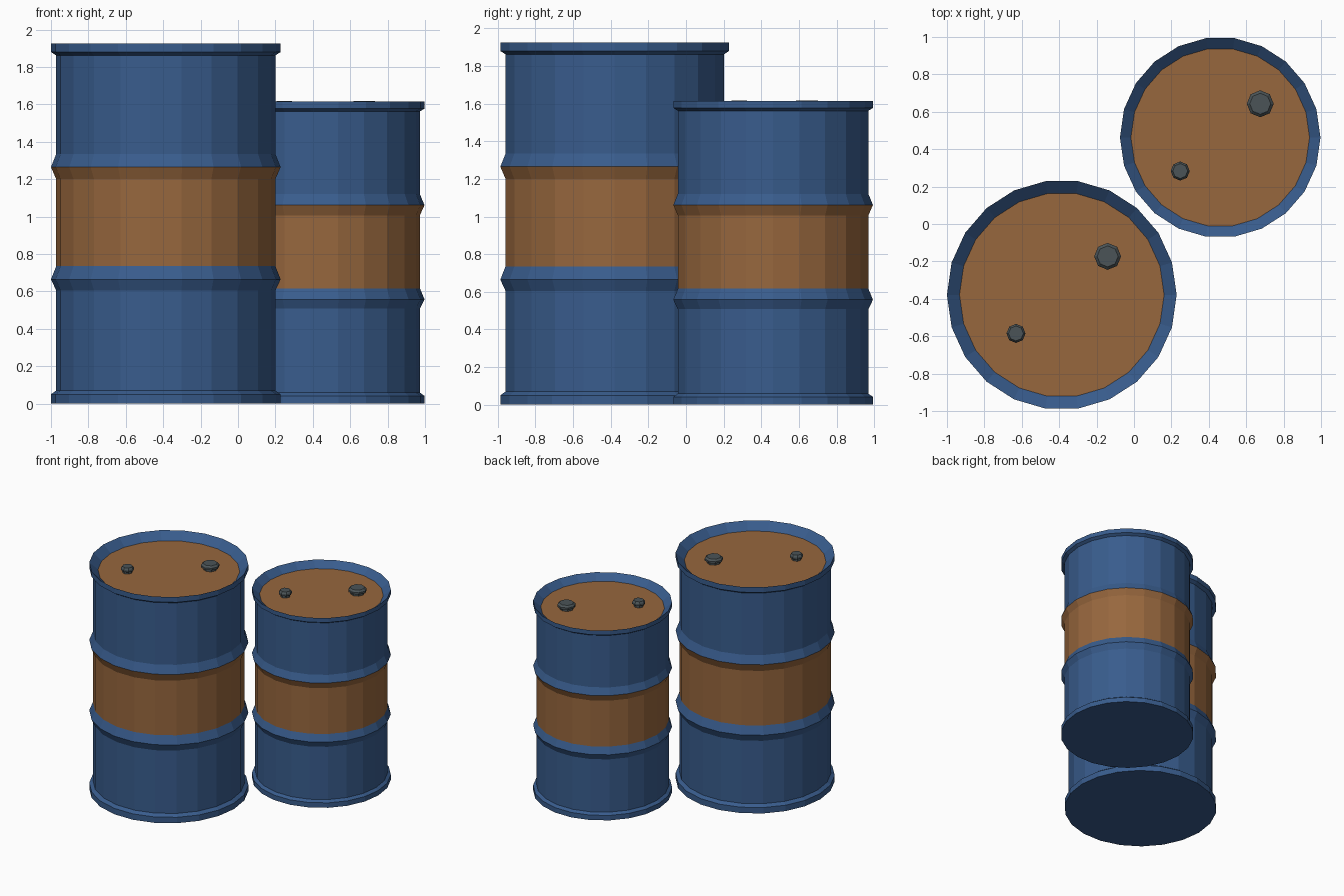
import bpy, bmesh, math

if "Cube" in bpy.data.objects:
    bpy.data.objects.remove(bpy.data.objects["Cube"])


def material(name, rgb):
    m = bpy.data.materials.new(name)
    m.diffuse_color = (*rgb, 1)
    m.use_nodes = True
    m.node_tree.nodes["Principled BSDF"].inputs["Base Color"].default_value = m.diffuse_color
    return m


BLUE = material("blue_paint", (0.04, 0.107, 0.265))
ORANGE = material("orange_paint", (0.31, 0.135, 0.047))
GREY = material("dark_grey_metal", (0.07, 0.088, 0.095))


def lathe(name, profile, sides, location, mats):
    """Spin (radius, height) points around z and cap both ends."""
    bm = bmesh.new()
    rings = []
    for r, z in profile:
        rings.append([bm.verts.new((r * math.cos(math.tau * i / sides),
                                    r * math.sin(math.tau * i / sides), z))
                      for i in range(sides)])
    for low, high in zip(rings, rings[1:]):
        for i in range(sides):
            j = (i + 1) % sides
            bm.faces.new((low[i], low[j], high[j], high[i]))
    bm.faces.new(rings[0][::-1])
    bm.faces.new(rings[-1])
    mesh = bpy.data.meshes.new(name)
    bm.to_mesh(mesh)
    bm.free()
    for m in mats:
        mesh.materials.append(m)
    obj = bpy.data.objects.new(name, mesh)
    obj.location = location
    bpy.context.collection.objects.link(obj)
    return obj


BODY, RIM, LID_Z = 0.586, 0.614, 1.865
BAND_LOW, BAND_HIGH = 0.735, 1.265
DRUM = [
    (RIM, 0), (RIM, 0.05), (BODY, 0.07),                          # bottom rim
    (BODY, 0.605), (RIM, 0.665), (BODY, BAND_LOW),                # lower ring
    (BODY, 1.2), (RIM, BAND_HIGH), (BODY, 1.335),                 # upper ring
    (BODY, 1.862), (RIM, 1.88), (RIM, 1.925), (0.547, LID_Z),     # top rim, lid
]
# Plug: narrow neck, wide flange, bevelled top
PLUG = [(0.75, 0), (0.75, 0.015), (1, 0.022), (1, 0.038), (0.78, 0.053)]


def drum(name, x, y, wide, tall):
    profile = [(r * wide, z * tall) for r, z in DRUM]
    body = lathe(name + "_drum", profile, 22, (x, y, 0), [BLUE, ORANGE])
    # Orange band between the rings, and orange lid
    for f in body.data.polygons:
        band = BAND_LOW < f.center.z / tall < BAND_HIGH
        f.material_index = int(band or f.normal.z > 0.95)
    # Large and small plugs on opposite sides of the lid
    for part, side, radius in (("large_plug", 1, 0.072), ("small_plug", -1, 0.051)):
        lathe(f"{name}_{part}", [(r * radius, z) for r, z in PLUG], 8,
              (x + side * 0.245 * wide, y + side * 0.206 * wide, LID_Z * tall), [GREY])


drum("tall", -0.386, -0.379, 1, 1)
drum("short", 0.461, 0.463, 0.873, 0.839)
